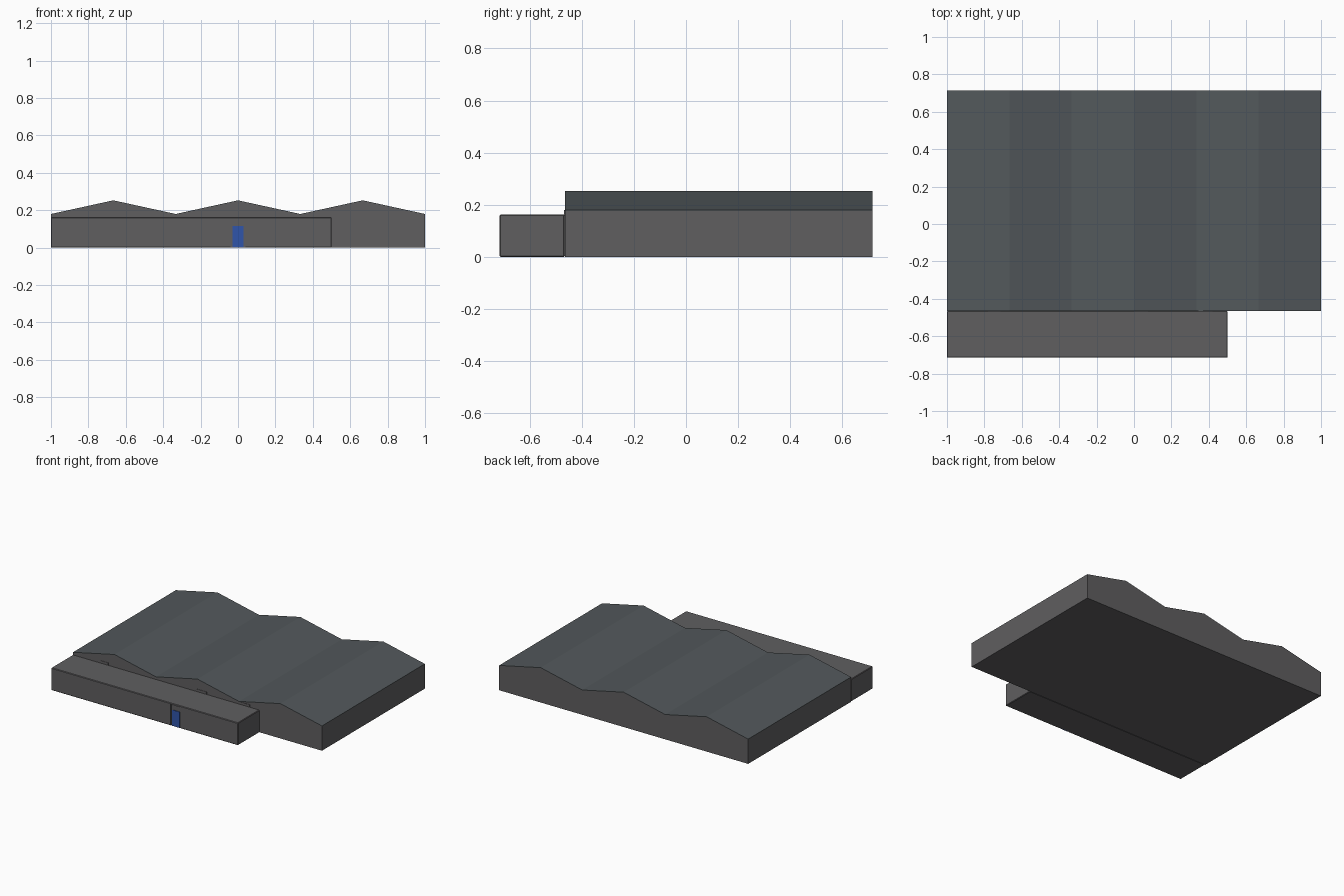
import bpy, bmesh

if "Cube" in bpy.data.objects:
    bpy.data.objects.remove(bpy.data.objects["Cube"])

HALL_FRONT, HALL_BACK = -0.465, 0.715
SKIN = 0.003


def material(name, rgb):
    m = bpy.data.materials.new(name)
    m.diffuse_color = (*rgb, 1)
    m.use_nodes = True
    m.node_tree.nodes["Principled BSDF"].inputs["Base Color"].default_value = m.diffuse_color
    return m


wall_mat = material("wall_grey", (0.115, 0.113, 0.117))
roof_mat = material("roof_slate", (0.085, 0.098, 0.105))
blue_mat = material("door_blue", (0.03, 0.09, 0.40))


def finish(name, bm, mat):
    bmesh.ops.recalc_face_normals(bm, faces=bm.faces)
    me = bpy.data.meshes.new(name)
    bm.to_mesh(me)
    bm.free()
    ob = bpy.data.objects.new(name, me)
    bpy.context.collection.objects.link(ob)
    me.materials.append(mat)
    return ob


def prism(name, xz, y0, y1, mat):
    """Extrude an x-z outline along y."""
    bm = bmesh.new()
    face = bm.faces.new([bm.verts.new((x, y0, z)) for x, z in xz])
    ext = bmesh.ops.extrude_face_region(bm, geom=[face])["geom"]
    verts = [g for g in ext if isinstance(g, bmesh.types.BMVert)]
    bmesh.ops.translate(bm, verts=verts, vec=(0, y1 - y0, 0))
    return finish(name, bm, mat)


def box(name, x0, x1, y0, y1, z0, z1, mat):
    return prism(name, [(x0, z0), (x1, z0), (x1, z1), (x0, z1)], y0, y1, mat)


# Zigzag roof line: three ridges, valleys level with the eaves
ridge = [(-1 + i / 3, 0.253 if i % 2 else 0.18) for i in range(7)]
under = [(x, z - SKIN) for x, z in ridge]

# Main hall and its roof skin
prism("main_hall", [(1, 0), (-1, 0)] + under, HALL_FRONT, HALL_BACK, wall_mat)
prism("hall_roof", ridge + under[::-1], HALL_FRONT, HALL_BACK, roof_mat)

# Low front annex with softened edges and a shallow entrance recess
annex = box("front_annex", -1, 0.5, -0.715, HALL_FRONT, 0, 0.163, wall_mat)
cutter = box("entrance_cutter", -0.04, 0.04, -0.8, -0.708, -0.1, 0.157, wall_mat)
cutter.hide_render = True
bev = annex.modifiers.new("edge", 'BEVEL')
bev.width, bev.segments = 0.004, 1
cut = annex.modifiers.new("recess", 'BOOLEAN')
cut.operation, cut.solver, cut.object = 'DIFFERENCE', 'EXACT', cutter
bpy.context.view_layer.objects.active = annex
for m in ("edge", "recess"):
    bpy.ops.object.modifier_apply(modifier=m)
bpy.data.objects.remove(cutter)

# Entrance door and split transom above it
box("entrance_door", -0.03, 0.03, -0.712, -0.706, 0, 0.115, blue_mat)
for side, x in (("left", -0.03), ("right", 0.001)):
    box(f"transom_{side}", x, x + 0.029, -0.711, -0.706, 0.119, 0.153, wall_mat)

# Door heads of the hall showing above the annex roof
for i, (x0, x1) in enumerate([(-0.78, -0.715), (0, 0.075), (0.345, 0.42)]):
    box(f"hall_door_{i + 1}", x0, x1, HALL_FRONT - 0.003, HALL_FRONT + 0.002,
        0.155, 0.18, wall_mat)
